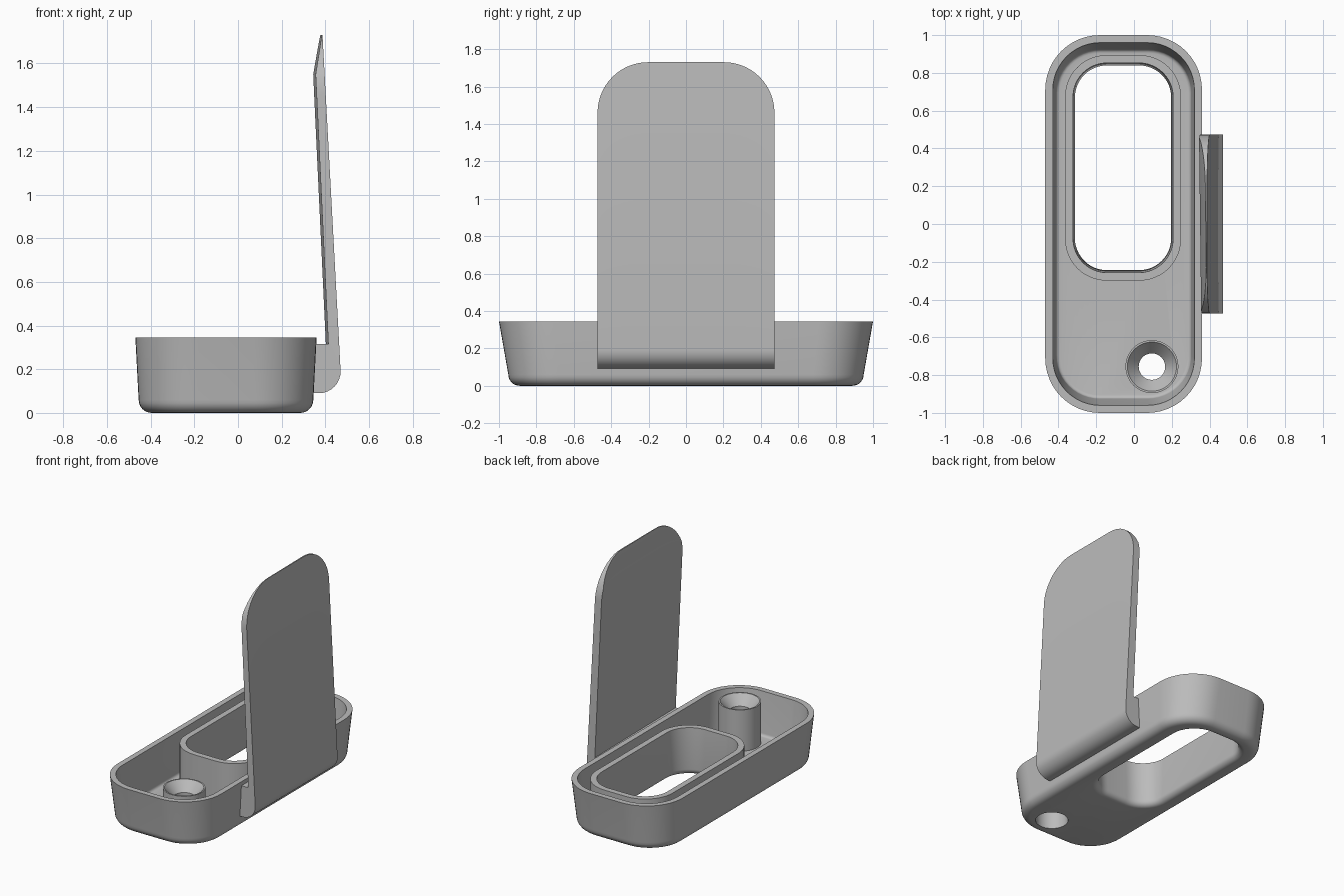
import bpy, bmesh
from math import sin, cos, pi, sqrt, radians

cube = bpy.data.objects.get("Cube")
if cube:
    bpy.data.objects.remove(cube, do_unlink=True)

grey = bpy.data.materials.new("plain grey")
grey.use_nodes = True
GREY = (0.5, 0.5, 0.5, 1)
grey.diffuse_color = GREY
grey.node_tree.nodes["Principled BSDF"].inputs["Base Color"].default_value = GREY


def skin(bm, rings, closed):
    """Join matching rings of points with quads; cap the ends if not closed."""
    rows = [[bm.verts.new(p) for p in ring] for ring in rings]
    n = len(rows[0])
    pairs = list(zip(rows, rows[1:]))
    if closed:
        pairs.append((rows[-1], rows[0]))
    for a, b in pairs:
        for i in range(n):
            j = (i + 1) % n
            bm.faces.new((a[i], a[j], b[j], b[i]))
    if not closed:
        bm.faces.new(rows[0])
        bm.faces.new(rows[-1])


def make(name, rings, closed=True):
    bm = bmesh.new()
    skin(bm, rings, closed)
    bmesh.ops.remove_doubles(bm, verts=bm.verts, dist=1e-5)
    bmesh.ops.recalc_face_normals(bm, faces=bm.faces)
    mesh = bpy.data.meshes.new(name)
    bm.to_mesh(mesh)
    bm.free()
    mesh.materials.append(grey)
    obj = bpy.data.objects.new(name, mesh)
    bpy.context.collection.objects.link(obj)
    return obj


def smooth(obj):
    bpy.ops.object.select_all(action='DESELECT')
    obj.select_set(True)
    bpy.context.view_layer.objects.active = obj
    bpy.ops.object.shade_smooth_by_angle(angle=radians(30))


def rounded(cx, cy, hx, hy, r, z, steps=12):
    """Rounded rectangle ring."""
    pts = []
    for k, (sx, sy) in enumerate([(1, 1), (-1, 1), (-1, -1), (1, -1)]):
        for i in range(steps + 1):
            a = (k + i / steps) * pi / 2
            pts.append((cx + sx * (hx - r) + r * cos(a),
                        cy + sy * (hy - r) + r * sin(a), z))
    return pts


def circle(r, z, n=48):
    return [(POST[0] + r * cos(2 * pi * i / n), POST[1] + r * sin(2 * pi * i / n), z)
            for i in range(n)]


def quarter(steps=6):
    return [i / steps * pi / 2 for i in range(steps + 1)]


POST = (0.095, -0.755)
TRAY = (-0.055, 0)
HOLE = (-0.058, 0.2975)

# Tray: one closed skin, outer wall, rim, floor, window collar and underside
loops = []
f = 0.06
for t in quarter():
    d = f * (1 - sin(t))
    loops.append(rounded(*TRAY, 0.40 - d, 0.95 - d, 0.27 - d, f * (1 - cos(t))))
loops.append(rounded(*TRAY, 0.415, 1.0, 0.29, 0.345))
loops.append(rounded(*TRAY, 0.375, 0.96, 0.25, 0.345))
f = 0.02
for t in quarter(4):
    d = f * (1 - cos(t))
    loops.append(rounded(*TRAY, 0.358 - d, 0.925 - d, 0.23 - d, 0.04 + f * (1 - sin(t))))
loops.append(rounded(*HOLE, 0.307, 0.597, 0.22, 0.04))
loops.append(rounded(*HOLE, 0.307, 0.597, 0.22, 0.34))
loops.append(rounded(*HOLE, 0.265, 0.555, 0.18, 0.34))
f = 0.042
for t in quarter():
    d = f * (1 - cos(t))
    loops.append(rounded(*HOLE, 0.255 + d, 0.542 + d, 0.17 + d, f * (1 - sin(t))))
tray = make("tray", loops)

# Screw hole through the tray floor
cutter = make("hole_cutter", [circle(0.11, -0.1), circle(0.11, 0.1)], closed=False)
cutter.hide_render = True
cut = tray.modifiers.new("hole", 'BOOLEAN')
cut.operation = 'DIFFERENCE'
cut.solver = 'EXACT'
cut.object = cutter
bpy.context.view_layer.objects.active = tray
bpy.ops.object.modifier_apply(modifier="hole")
bpy.data.objects.remove(cutter, do_unlink=True)
smooth(tray)

# Screw post with countersunk top and wide bore below
post_profile = [(0.14, 0.03), (0.14, 0.34), (0.13, 0.34), (0.07, 0.27),
                (0.07, 0.22), (0.11, 0.22), (0.11, 0.03)]
smooth(make("screw_post", [circle(r, z) for r, z in post_profile]))

# Clip: hooked side profile swept across y, with rounded upper corners
TOP, BEND, CORNER, FLAT = 1.73, 1.55, 0.27, 0.203


def outer_x(z):
    return 0.47 - 0.083 * (z - 0.19) / 1.54


def inner_x(z, y):
    lean = 0.408 - 0.058 * (min(z, BEND) - 0.315) / (BEND - 0.315)
    tip = 0.03 * max(0, z - BEND) / (TOP - BEND)
    return lean + tip - 0.012 * y


def clip_section(y, h):
    bend = min(BEND, h)
    pts = [(0.335, 0.09)]
    pts += [(0.37 + 0.1 * sin(t), 0.19 - 0.1 * cos(t)) for t in quarter(8)]
    pts += [(outer_x(h), h), (inner_x(h, y), h), (inner_x(bend, y), bend),
            (inner_x(0.315, y), 0.315), (0.335, 0.315)]
    return [(x, y, z) for x, z in pts]


half = [(FLAT + CORNER * sin(t), TOP - CORNER * (1 - cos(t))) for t in quarter(14)]
stations = [(-y, h) for y, h in reversed(half)] + half
smooth(make("clip", [clip_section(y, h) for y, h in stations], closed=False))
